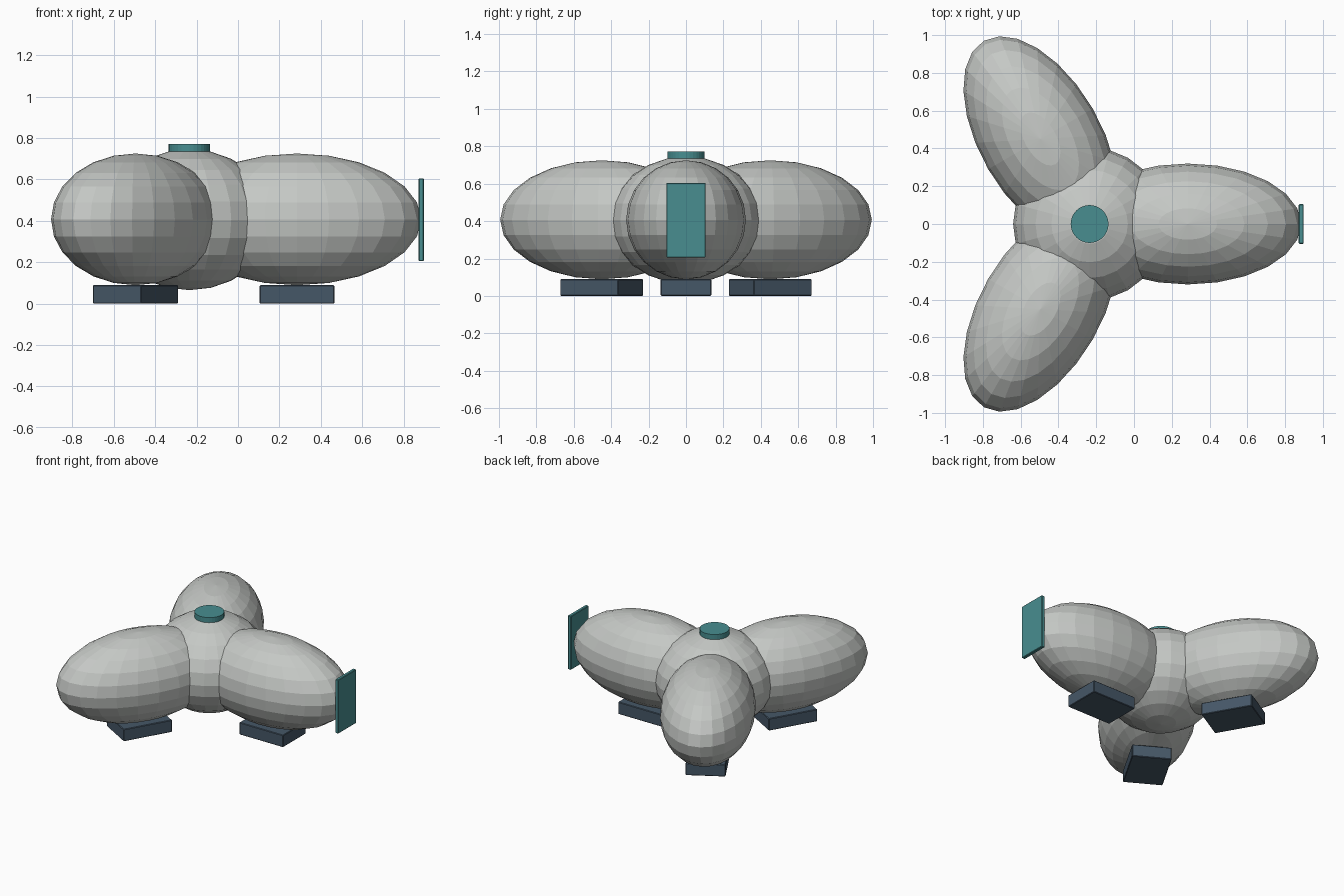
import bpy
from math import radians, cos, sin

default = bpy.data.objects.get("Cube")
if default:
    bpy.data.objects.remove(default, do_unlink=True)


def make_material(name, colour):
    mat = bpy.data.materials.new(name)
    mat.use_nodes = True
    mat.diffuse_color = (*colour, 1)
    mat.node_tree.nodes["Principled BSDF"].inputs["Base Color"].default_value = (*colour, 1)
    return mat


GREY = make_material("pale grey", (0.56, 0.58, 0.56))
TEAL = make_material("teal", (0.065, 0.27, 0.28))
SLATE = make_material("dark slate", (0.06, 0.095, 0.135))

HUB_X, MID_Z, REACH = -0.235, 0.407, 0.52


def finish(name, mat, scale=None):
    obj = bpy.context.object
    obj.name = name
    if scale:
        obj.scale = scale
        bpy.ops.object.transform_apply(location=False, rotation=False, scale=True)
    obj.data.materials.append(mat)
    return obj


def ellipsoid(name, loc, radii, angle=0):
    bpy.ops.mesh.primitive_uv_sphere_add(segments=24, ring_count=12, radius=1,
                                         location=loc, rotation=(0, 0, angle))
    return finish(name, GREY, radii)


def slab(name, loc, size, mat, angle=0):
    bpy.ops.mesh.primitive_cube_add(size=1, location=loc, rotation=(0, 0, angle))
    obj = finish(name, mat, size)
    bevel = obj.modifiers.new("edge", "BEVEL")
    bevel.width = 0.004
    bevel.segments = 1
    return obj


# Central hub and its round hatch
ellipsoid("hub", (HUB_X, 0, 0.405), (0.405, 0.405, 0.34))
bpy.ops.mesh.primitive_cylinder_add(vertices=32, radius=0.1, depth=0.04,
                                    location=(HUB_X, 0, 0.752))
finish("top_hatch", TEAL)

# Three pods around the hub, each on a foot
for label, degrees in (("left", 0), ("back", 120), ("front", 240)):
    a = radians(degrees)
    x, y = HUB_X + REACH * cos(a), REACH * sin(a)
    ellipsoid(label + "_pod", (x, y, MID_Z), (0.6, 0.32, 0.318), a)
    slab(label + "_foot", (x, y, 0.045), (0.36, 0.27, 0.09), SLATE, a)

# Door at the end of the left pod
slab("end_door", (0.885, 0, 0.405), (0.026, 0.21, 0.4), TEAL)
